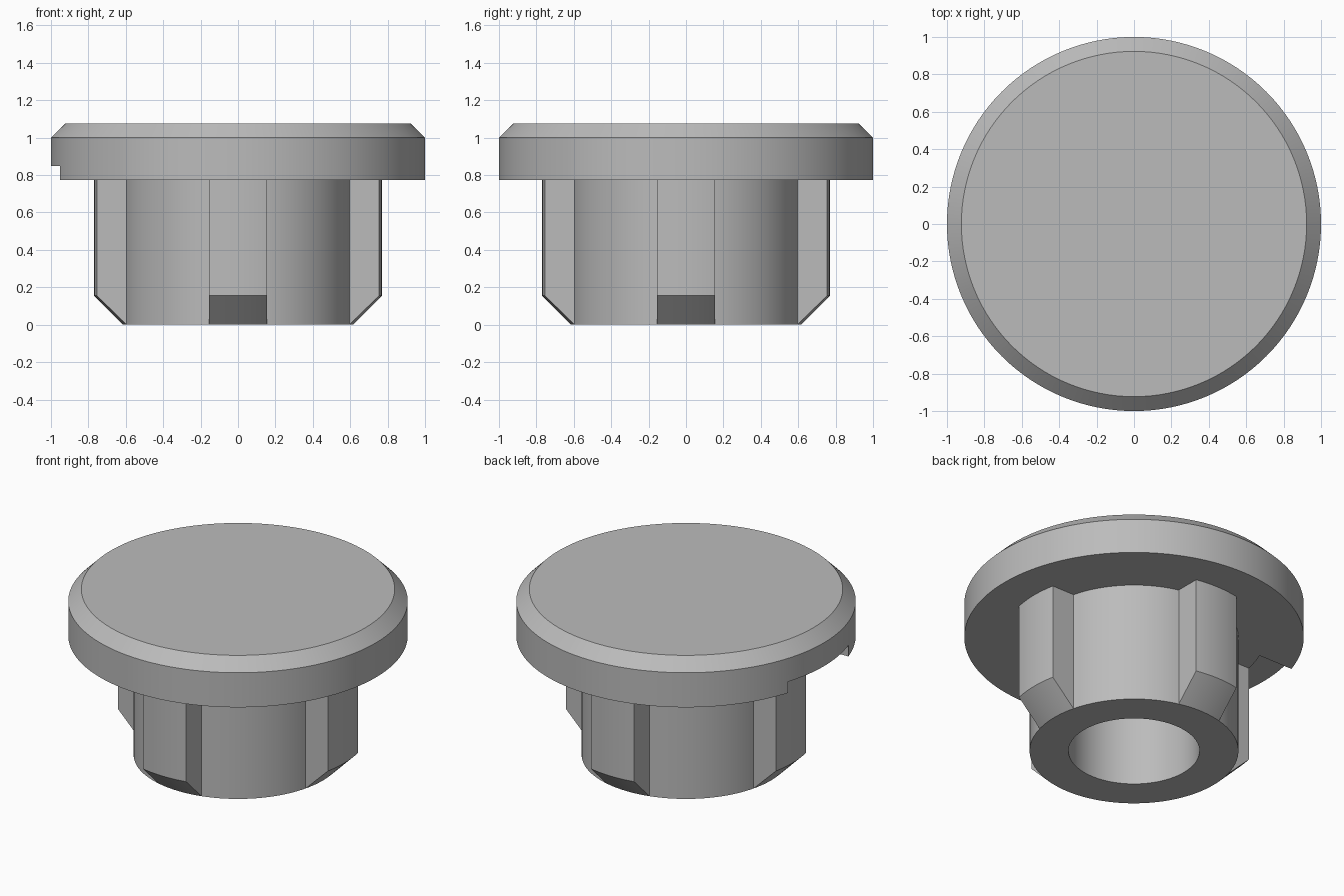
import bpy, bmesh, math
from mathutils import Matrix

cube = bpy.data.objects.get("Cube")
if cube:
    bpy.data.objects.remove(cube)

# Main dimensions
STEM_R, RIB_R, BORE_R = 0.615, 0.77, 0.386
UNDERSIDE, NOTCH_TOP, SHOULDER, TOP = 0.775, 0.848, 1.0, 1.077

grey = bpy.data.materials.new("mid grey")
grey.use_nodes = True
colour = (0.5, 0.5, 0.5, 1)
grey.diffuse_color = colour
grey.node_tree.nodes["Principled BSDF"].inputs["Base Color"].default_value = colour


def finish(name, bm):
    """Turn a bmesh into a named grey object."""
    bmesh.ops.recalc_face_normals(bm, faces=bm.faces[:])
    mesh = bpy.data.meshes.new(name)
    bm.to_mesh(mesh)
    bm.free()
    mesh.materials.append(grey)
    obj = bpy.data.objects.new(name, mesh)
    bpy.context.collection.objects.link(obj)
    return obj


def lathe(name, profile, closed, steps=128):
    """Revolve (radius, z) points; open profiles get flat end discs."""
    bm = bmesh.new()
    rings = []
    for r, z in profile:
        rings.append([bm.verts.new((r * math.cos(a), r * math.sin(a), z))
                      for a in (math.tau * i / steps for i in range(steps))])
    pairs = list(zip(rings, rings[1:]))
    if closed:
        pairs.append((rings[-1], rings[0]))
    else:
        bm.faces.new(rings[0])
        bm.faces.new(rings[-1])
    for low, high in pairs:
        for i in range(steps):
            j = (i + 1) % steps
            bm.faces.new((low[i], low[j], high[j], high[i]))
    return finish(name, bm)


def curved_block(name, profile, half_width, angle, steps=12):
    """Straight-sided block whose (radius, z) profile follows round surfaces."""
    bm = bmesh.new()
    slices = []
    for i in range(steps + 1):
        y = half_width * (2 * i / steps - 1)
        slices.append([bm.verts.new((math.sqrt(r * r - y * y), y, z)) for r, z in profile])
    bm.faces.new(slices[0])
    bm.faces.new(slices[-1])
    n = len(profile)
    for a, b in zip(slices, slices[1:]):
        for i in range(n):
            j = (i + 1) % n
            bm.faces.new((a[i], a[j], b[j], b[i]))
    bm.transform(Matrix.Rotation(angle, 4, "Z"))
    return finish(name, bm)


# Chamfered round head
head = lathe("head", [(1, UNDERSIDE), (1, SHOULDER), (0.923, TOP)], False)

# Notch in the underside rim of the head
cutter = curved_block("notch_cutter", [(RIB_R, 0.7), (1.2, 0.7), (1.2, NOTCH_TOP),
                                       (RIB_R, NOTCH_TOP)], 0.31, math.pi)
cutter.hide_render = True
cutter.hide_viewport = True
cut = head.modifiers.new("notch", "BOOLEAN")
cut.operation = "DIFFERENCE"
cut.solver = "EXACT"
cut.object = cutter
graph = bpy.context.evaluated_depsgraph_get()
notched = bpy.data.meshes.new_from_object(head.evaluated_get(graph))
head.modifiers.clear()
head.data = notched
bpy.data.objects.remove(cutter)

# Hollow stem
stem = lathe("stem", [(STEM_R, 0), (STEM_R, UNDERSIDE + 0.02),
                      (BORE_R, UNDERSIDE + 0.02), (BORE_R, 0)], True)

# Four ribs with chamfered lower ends
rib_profile = [(STEM_R, 0), (RIB_R, 0.155), (RIB_R, UNDERSIDE), (STEM_R - 0.03, UNDERSIDE)]
ribs = [curved_block(f"rib_{side}", rib_profile, 0.155, k * math.pi / 2)
        for k, side in enumerate(("left", "back", "right", "front"))]

# Smooth round walls, sharp edges kept
bpy.ops.object.select_all(action="DESELECT")
for obj in [head, stem] + ribs:
    obj.select_set(True)
bpy.context.view_layer.objects.active = head
bpy.ops.object.shade_smooth_by_angle(angle=math.radians(25))
